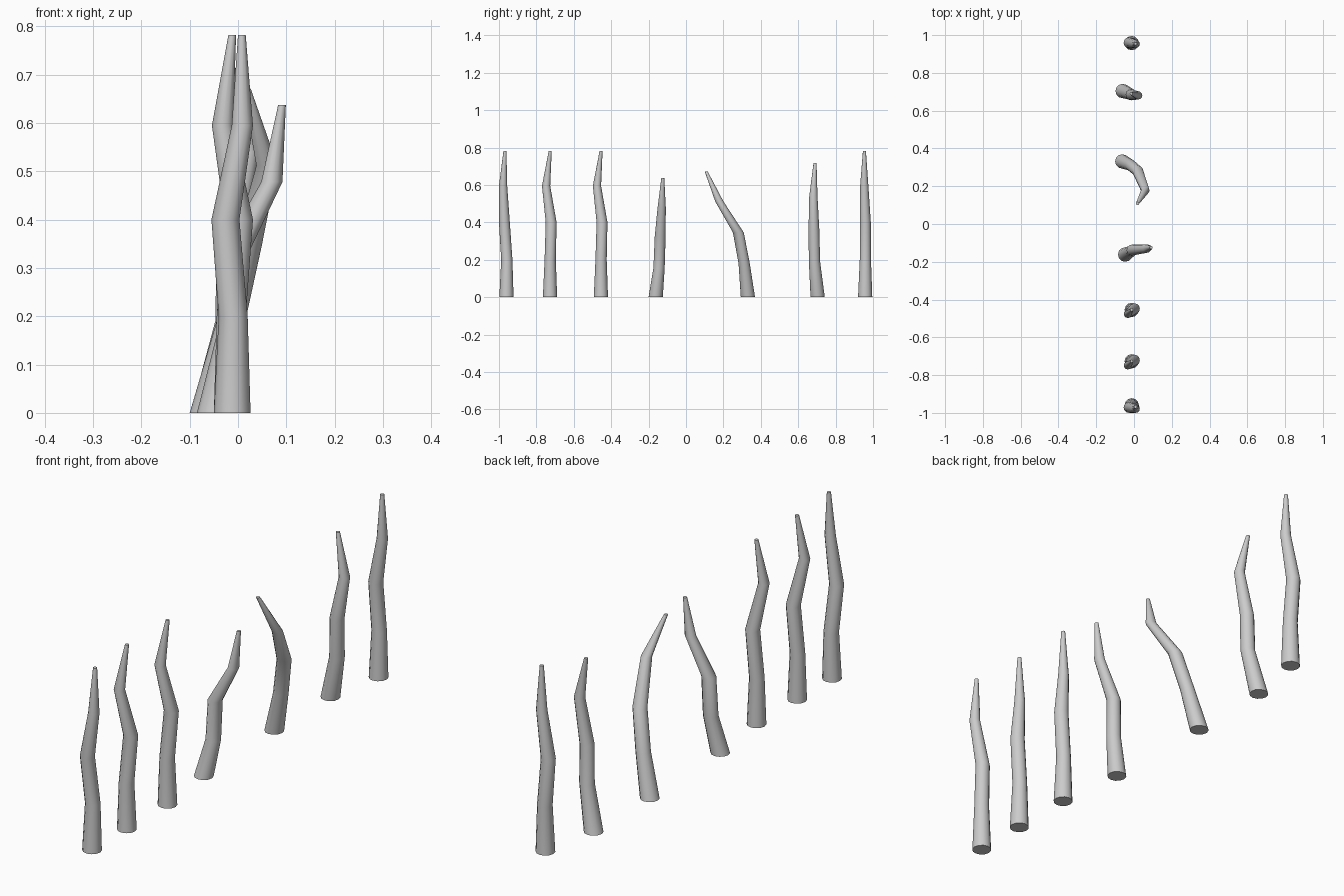
import bpy, bmesh
from math import cos, sin, pi

if "Cube" in bpy.data.objects:
    bpy.data.objects.remove(bpy.data.objects["Cube"])

SIDES = 12
RADII = (0.038, 0.030, 0.029, 0.022, 0.008)


def stake(name, path):
    """Crooked tapered stake: horizontal rings swept along a five-point path."""
    bm = bmesh.new()
    rings = []
    for (x, y, z), r in zip(path, RADII):
        rings.append([bm.verts.new((x + r * cos(2 * pi * i / SIDES),
                                    y + r * sin(2 * pi * i / SIDES), z))
                      for i in range(SIDES)])
    for a, b in zip(rings, rings[1:]):
        for i in range(SIDES):
            j = (i + 1) % SIDES
            bm.faces.new((a[i], a[j], b[j], b[i]))
    bm.faces.new(rings[0][::-1])
    bm.faces.new(rings[-1])
    mesh = bpy.data.meshes.new(name)
    bm.to_mesh(mesh)
    bm.free()
    obj = bpy.data.objects.new(name, mesh)
    bpy.context.collection.objects.link(obj)
    bpy.ops.object.select_all(action='DESELECT')
    obj.select_set(True)
    bpy.context.view_layer.objects.active = obj
    bpy.ops.object.shade_smooth_by_angle(angle=0.7)


# Upright stakes: shared heights, x path and y offsets about the base
HEIGHTS = (0, 0.2, 0.4, 0.595, 0.782)
BEND_A = (-0.012, -0.010, -0.026, 0.009, 0.008)
BEND_B = (-0.012, -0.014, 0.002, -0.032, -0.012)
SWAY = (0, 0.001, 0.006, -0.021, 0.001)
stake("end_stake_front", zip(BEND_A, (-0.96, -0.958, -0.971, -0.978, -0.968), HEIGHTS))
stake("end_stake_back", zip(BEND_A, (0.958, 0.959, 0.959, 0.953, 0.954), HEIGHTS))
for n, y in enumerate((-0.727, -0.455)):
    stake(f"upright_stake_{n + 1}", zip(BEND_B, [y + s for s in SWAY], HEIGHTS))

# Leaning stakes
stake("leaning_stake_middle", ((-0.047, -0.162, 0), (-0.015, -0.144, 0.158), (-0.010, -0.138, 0.325),
                               (0.070, -0.130, 0.478), (0.091, -0.124, 0.637)))
stake("leaning_stake_hooked", ((-0.062, 0.331, 0), (-0.017, 0.311, 0.18), (0.020, 0.280, 0.345),
                               (0.060, 0.178, 0.512), (0.018, 0.108, 0.672)))
stake("leaning_stake_back", ((-0.060, 0.704, 0), (-0.017, 0.687, 0.19), (-0.015, 0.684, 0.355),
                             (0.022, 0.681, 0.54), (-0.015, 0.690, 0.718)))
